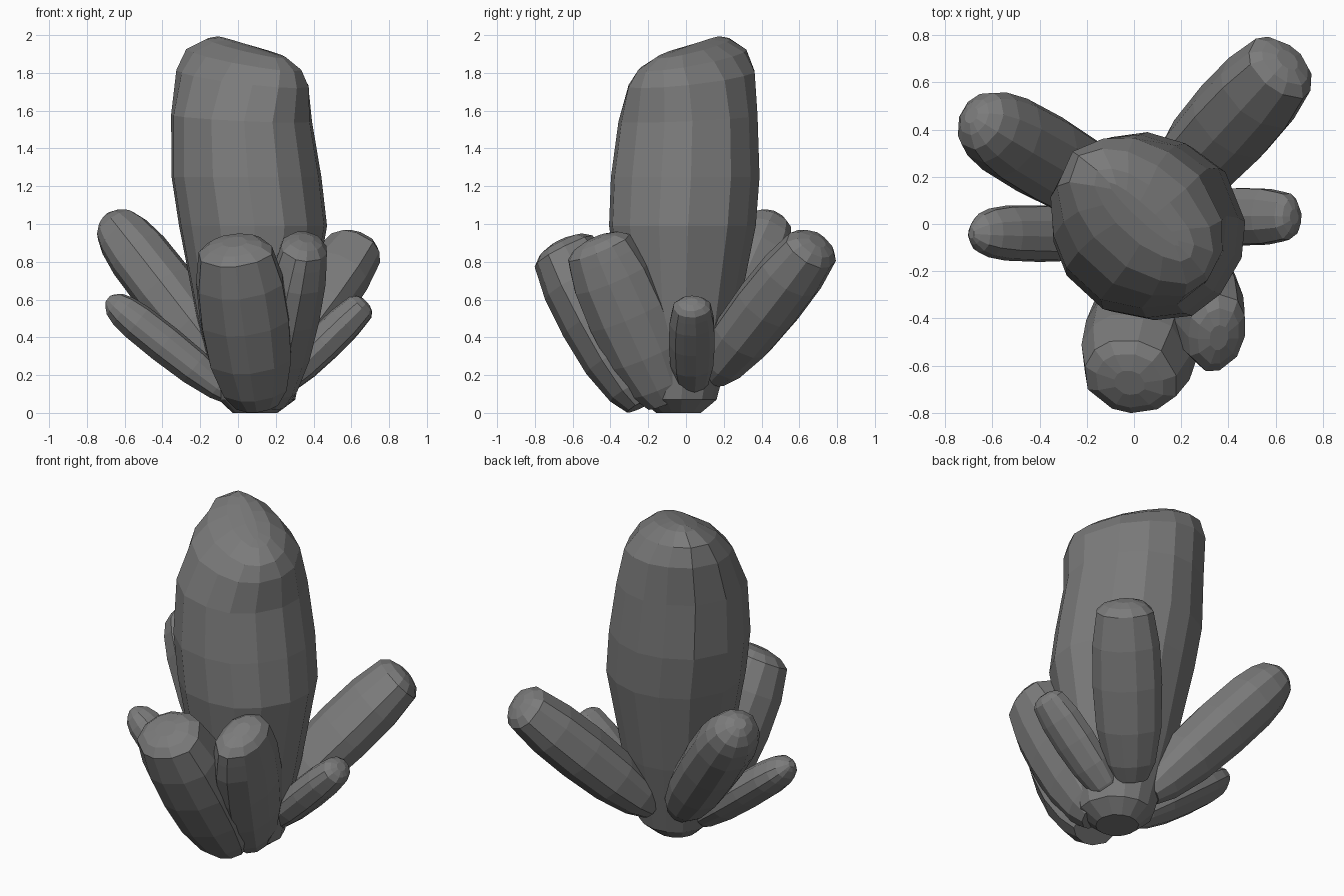
import bpy, bmesh, math, random
from mathutils import Vector, Matrix

if "Cube" in bpy.data.objects:
    bpy.data.objects.remove(bpy.data.objects["Cube"])

random.seed(4)

stone = bpy.data.materials.new("dark_stone")
stone.diffuse_color = (0.2, 0.2, 0.2, 1)
stone.use_nodes = True
stone.node_tree.nodes["Principled BSDF"].inputs["Base Color"].default_value = stone.diffuse_color


def loft(name, rings):
    """Skin a list of vertex rings into a closed, flat-shaded faceted solid."""
    bm = bmesh.new()
    loops = [[bm.verts.new((p.x, p.y, max(p.z, 0.0))) for p in r] for r in rings]
    n = len(loops[0])
    for a, b in zip(loops, loops[1:]):
        for i in range(n):
            j = (i + 1) % n
            bm.faces.new((a[i], a[j], b[j], b[i]))
    bm.faces.new(loops[0][::-1])
    bm.faces.new(loops[-1])
    bmesh.ops.recalc_face_normals(bm, faces=bm.faces)
    me = bpy.data.meshes.new(name)
    bm.to_mesh(me)
    bm.free()
    me.materials.append(stone)
    ob = bpy.data.objects.new(name, me)
    bpy.context.collection.objects.link(ob)
    return ob


def ring(c, u, v, ru, rv, offsets):
    n = len(offsets)
    out = []
    for i, (da, dr) in enumerate(offsets):
        t = 2 * math.pi * i / n + da
        out.append(c + u * (ru * dr * math.cos(t)) + v * (rv * dr * math.sin(t)))
    return out


def facets(n, da, dr):
    """Irregular angle and radius per side, shared along the crystal."""
    return [(random.uniform(-da, da), 1 + random.uniform(-dr, dr)) for _ in range(n)]


def shard(name, base, tip, depth, width, end=0.5, roll=0, sides=11):
    """Leaning side crystal: narrow foot, full body, blunt bevelled end."""
    base, tip = Vector(base), Vector(tip)
    axis = (tip - base).normalized()
    side = axis.cross(Vector((0, 0, 1))).normalized()
    side = Matrix.Rotation(math.radians(roll), 3, axis) @ side
    up = side.cross(axis)
    off = facets(sides, 0.1, 0.04)
    profile = [(0, .5), (.1, .75), (.3, .96), (.55, 1.03), (.78, 1.0),
               (.9, .84 + .1 * end), (.97, .38 + .75 * end), (1.01, end),
               (1.03, end * .45)]
    rings = [ring(base.lerp(tip, t), up, side, depth * r, width * r, off)
             for t, r in profile]
    return loft(name, rings)


# Main crystal: rings run from the foot to a sloping chisel ridge
# (cx, cy, z, half length along ridge, half width, tilt along ridge)
main = [
    (.09, -.04, .00, .12, .12, 0),
    (.10, -.04, .07, .21, .20, 0),
    (.085, -.03, .50, .31, .30, 0),
    (.08, -.02, .99, .405, .385, 0),
    (.045, -.005, 1.25, .41, .39, 0),
    (.02, .01, 1.56, .39, .36, -.06),
    (.03, .03, 1.77, .395, .295, -.13),
    (.035, .035, 1.87, .365, .21, -.17),
    (.045, .04, 1.93, .27, .11, -.2),
    (.045, .04, 1.945, .20, .03, -.24),
]
off = facets(14, 0.07, 0.02)
ridge = math.radians(-42)
rings = []
for cx, cy, z, a, b, tilt in main:
    u = Vector((math.cos(ridge), math.sin(ridge), tilt))
    v = Vector((-math.sin(ridge), math.cos(ridge), 0))
    rings.append(ring(Vector((cx, cy, z)), u, v, a, b, off))
loft("main_crystal", rings)

# Side crystals fanning out from the foot
shard("back_right_crystal", (.14, .14, .2), (.635, .68, .89), .165, .195, .62)
shard("back_left_crystal", (-.03, .08, .2), (-.67, .45, 1.02), .165, .185, .45)
shard("left_crystal", (-.04, -.05, .09), (-.67, -.04, .59), .10, .118, .42)
shard("right_crystal", (.2, .03, .12), (.665, .03, .575), .10, .122, .6)
shard("front_crystal", (.1, -.22, .05), (-.015, -.66, .88), .21, .24, .62)
shard("front_right_crystal", (.19, -.1, .06), (.355, -.47, .9), .215, .15, .6, roll=-28)
